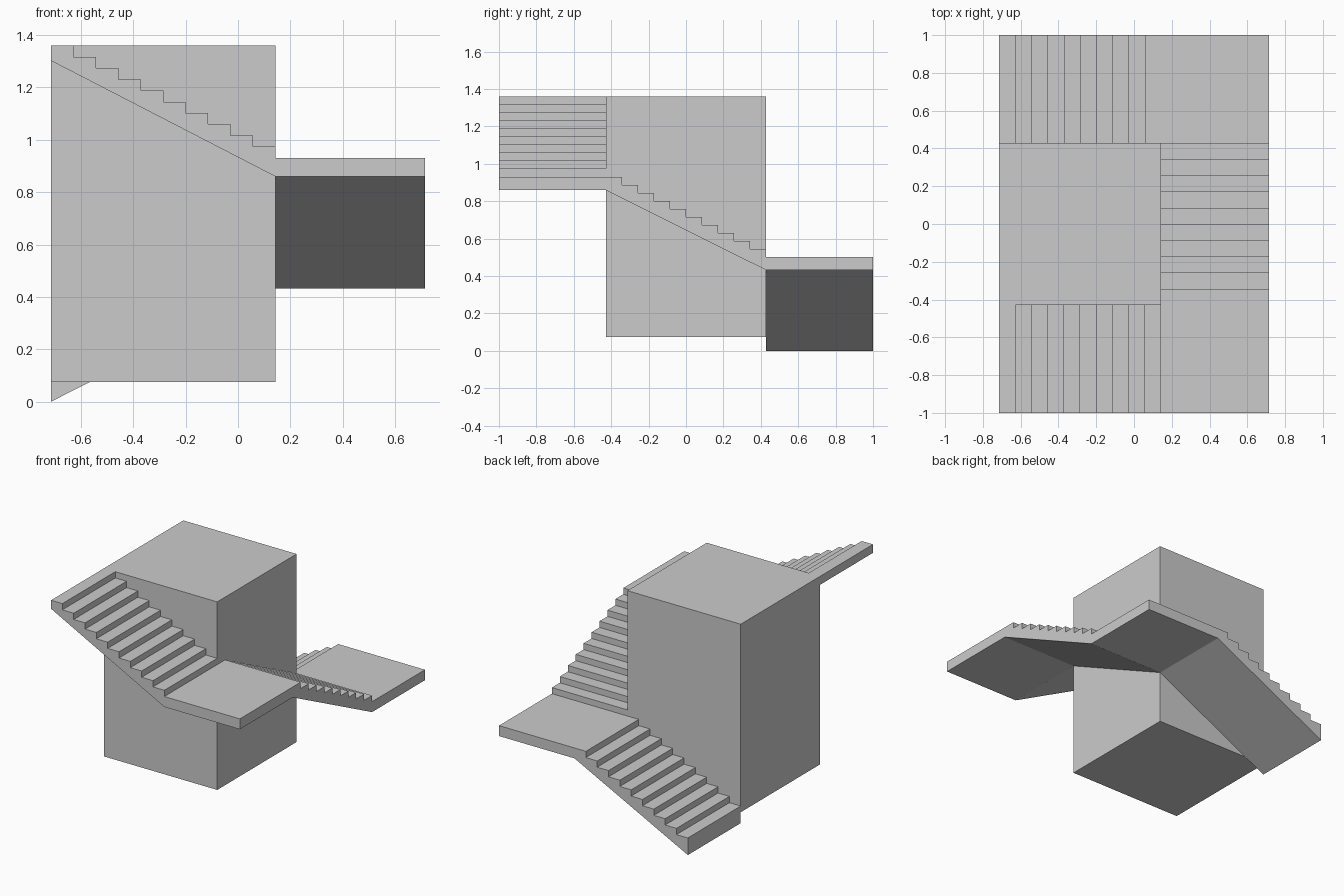
import bpy
import bmesh
from mathutils import Vector

if "Cube" in bpy.data.objects:
    bpy.data.objects.remove(bpy.data.objects["Cube"], do_unlink=True)

# Shared dimensions
W, L = 0.714, 1.0          # half width and half length
X, Y = 0.143, 0.4286       # core edge towards the stairs
RUN, RISE, STEPS = 0.0857, 0.0429, 10
LOW, MID, HIGH, TOP = 0.0743, 0.503, 0.931, 1.36   # floor levels
SLAB = 0.0714

grey = bpy.data.materials.new("concrete_grey")
grey.use_nodes = True
colour = (0.6, 0.6, 0.6, 1.0)
grey.diffuse_color = colour
grey.node_tree.nodes["Principled BSDF"].inputs["Base Color"].default_value = colour


def prism(name, outline, sweep):
    """Sweep a flat outline into a closed solid."""
    bm = bmesh.new()
    face = bm.faces.new([bm.verts.new(p) for p in outline])
    swept = bmesh.ops.extrude_face_region(bm, geom=[face], use_keep_orig=True)
    verts = [v for v in swept["geom"] if isinstance(v, bmesh.types.BMVert)]
    bmesh.ops.translate(bm, verts=verts, vec=sweep)
    bmesh.ops.recalc_face_normals(bm, faces=bm.faces)
    mesh = bpy.data.meshes.new(name)
    bm.to_mesh(mesh)
    bm.free()
    mesh.materials.append(grey)
    obj = bpy.data.objects.new(name, mesh)
    bpy.context.collection.objects.link(obj)
    return obj


def box(name, x0, x1, y0, y1, z0, z1):
    base = [(x0, y0, z0), (x1, y0, z0), (x1, y1, z0), (x0, y1, z0)]
    return prism(name, base, Vector((0, 0, z1 - z0)))


def flight(name, start, down, sweep, top, under_top, under_low):
    """Stepped flight descending along 'down' from its upper end."""
    start, down = Vector(start), Vector(down)

    def at(distance, z):
        return start + down * distance + Vector((0, 0, z))

    outline = [at(0, under_top)]
    for i in range(STEPS):
        z = top - i * RISE
        outline += [at(i * RUN, z), at((i + 1) * RUN, z)]
    outline.append(at(STEPS * RUN, under_low))
    return prism(name, outline, Vector(sweep))


# Central core
box("core_block", -W, X, -Y, Y, LOW, TOP)

# Corner landings
box("upper_landing", X, W, -L, -Y, HIGH - SLAB, HIGH)
box("lower_landing", X, W, Y, L, MID - SLAB, MID)

# Three flights wrapping round the core
depth = L - Y
flight("upper_flight", (-W, -L, 0), (1, 0, 0), (0, depth, 0),
       TOP, TOP - 0.058, HIGH - SLAB)
flight("middle_flight", (X, -Y, 0), (0, 1, 0), (W - X, 0, 0),
       HIGH, HIGH - SLAB, MID - SLAB)
flight("lower_flight", (X, Y, 0), (-1, 0, 0), (0, depth, 0),
       MID, MID - SLAB, 0.0)
